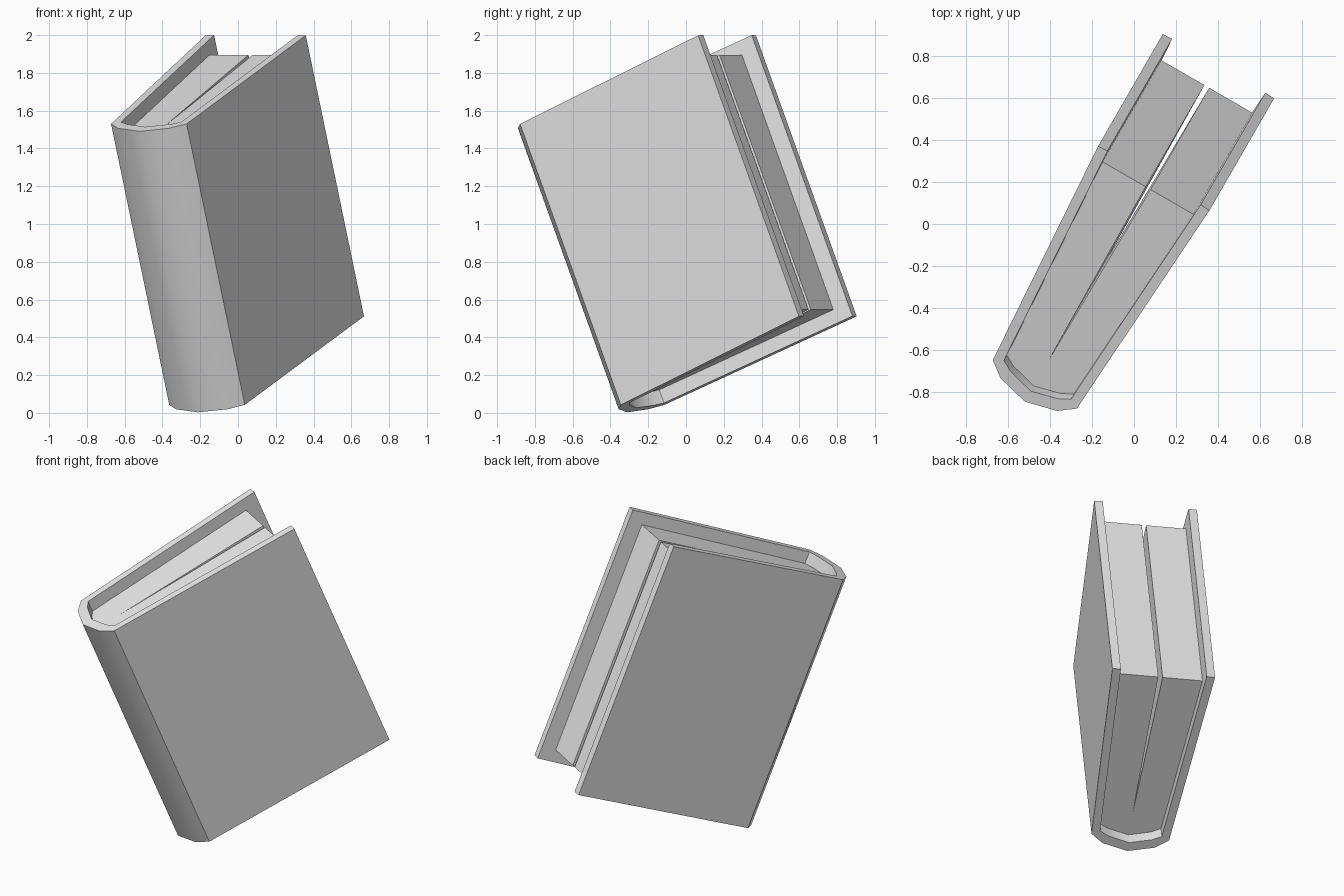
import bpy, bmesh, math
from mathutils import Matrix

cube = bpy.data.objects.get("Cube")
if cube:
    bpy.data.objects.remove(cube, do_unlink=True)

grey = bpy.data.materials.new("light grey")
grey.use_nodes = True
grey.diffuse_color = (0.8, 0.8, 0.8, 1)
grey.node_tree.nodes["Principled BSDF"].inputs["Base Color"].default_value = (0.8, 0.8, 0.8, 1)

HEIGHT = 1.61        # along the spine
PAGE_INSET = 0.075   # pages sit below the cover at head and foot

# Book leans back and is turned; local x = thickness, y = spine to fore edge, z = height
POSE = (Matrix.Translation((-0.472, -0.763, 1.53))
        @ Matrix.Rotation(math.radians(-30), 4, 'Z')
        @ Matrix.Rotation(math.radians(22.5), 4, 'X')
        @ Matrix.Translation((0, 0, -HEIGHT)))


def mirrored(half):
    """Complete a right-hand outline, which ends on the centre line, with its left half."""
    return half + [(-x, y) for x, y in reversed(half[:-1])]


def extrude(name, polygons, z0, z1):
    """Extrude flat polygons that share corners into one closed solid."""
    bm = bmesh.new()
    faces = [bm.faces.new([bm.verts.new((x, y, z0)) for x, y in p]) for p in polygons]
    bmesh.ops.remove_doubles(bm, verts=bm.verts, dist=1e-5)
    base = list(bm.faces)
    top = bmesh.ops.extrude_face_region(bm, geom=base, use_keep_orig=True)["geom"]
    bmesh.ops.translate(bm, vec=(0, 0, z1 - z0),
                        verts=[g for g in top if isinstance(g, bmesh.types.BMVert)])
    bmesh.ops.recalc_face_normals(bm, faces=bm.faces)
    mesh = bpy.data.meshes.new(name)
    bm.to_mesh(mesh)
    bm.free()
    mesh.materials.append(grey)
    obj = bpy.data.objects.new(name, mesh)
    bpy.context.collection.objects.link(obj)
    obj.matrix_world = POSE
    bpy.ops.object.select_all(action='DESELECT')
    obj.select_set(True)
    bpy.context.view_layer.objects.active = obj
    bpy.ops.object.shade_smooth_by_angle(angle=math.radians(38))
    return obj


# Cover: two boards slightly splayed and a rounded spine, as one bent strip
outer = mirrored([(0.306, 1.225), (0.231, 0.0), (0.156, -0.061), (0.0, -0.103)])
inner = mirrored([(0.256, 1.228), (0.184, 0.026), (0.13, -0.005), (0.0, -0.041)])
strip = [(outer[i], outer[i + 1], inner[i + 1], inner[i]) for i in range(len(outer) - 1)]
extrude("book_cover", strip, 0, HEIGHT)

# Pages: fill the cover, with a narrow wedge-shaped gap opening to the fore edge
FORE, GAP = 1.136, 0.013
pages = [(0.2505, FORE)] + inner[1:-1] + [(-0.2505, FORE), (-GAP, FORE), (0, 0.123), (GAP, FORE)]
extrude("page_block", [pages], PAGE_INSET, HEIGHT - PAGE_INSET)
